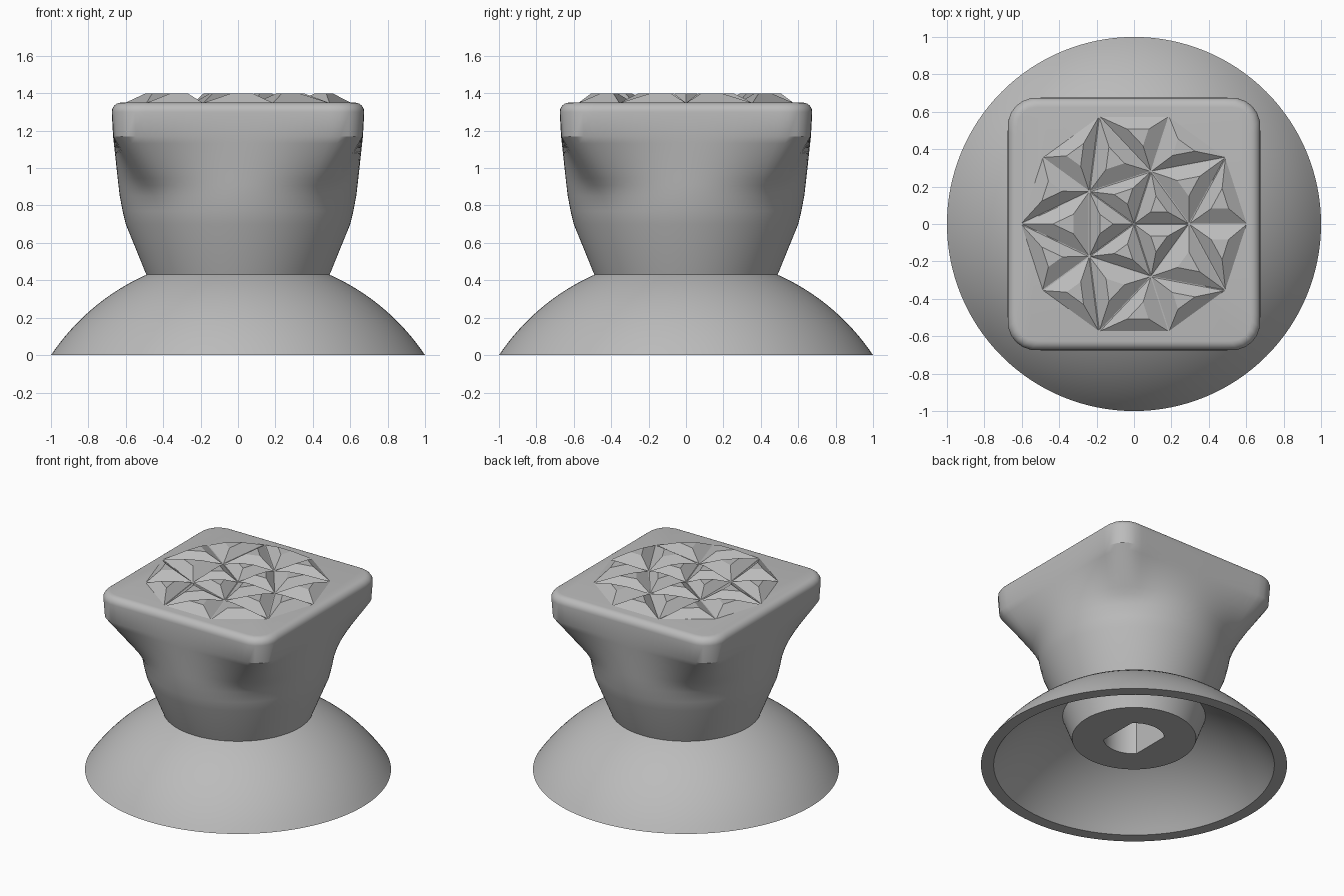
import bpy, bmesh, math
from mathutils import Vector

cube = bpy.data.objects.get("Cube")
if cube:
    bpy.data.objects.remove(cube, do_unlink=True)

SEGMENTS = 128

grey = bpy.data.materials.new("plain grey")
grey.use_nodes = True
colour = (0.5, 0.5, 0.5, 1)
grey.diffuse_color = colour
grey.node_tree.nodes["Principled BSDF"].inputs["Base Color"].default_value = colour


def finish(name, bm, smooth):
    bmesh.ops.recalc_face_normals(bm, faces=bm.faces)
    mesh = bpy.data.meshes.new(name)
    bm.to_mesh(mesh)
    bm.free()
    mesh.materials.append(grey)
    obj = bpy.data.objects.new(name, mesh)
    bpy.context.collection.objects.link(obj)
    if smooth:
        bpy.ops.object.select_all(action="DESELECT")
        obj.select_set(True)
        bpy.context.view_layer.objects.active = obj
        bpy.ops.object.shade_smooth_by_angle(angle=math.radians(30))
    return obj


# Outlines as radius by angle
def circle(r):
    return lambda a: r


def double_d(r, flat):
    return lambda a: min(r, flat / max(abs(math.cos(a)), 1e-6))


def rounded_square(half, corner):
    def radius(a):
        c, s = abs(math.cos(a)), abs(math.sin(a))
        c, s = max(c, s), min(c, s)
        k = half - corner
        if half * s / c <= k:
            return half / c
        d = k * (c + s)
        return d + math.sqrt(max(d * d - 2 * k * k + corner * corner, 0))
    return radius


def blend(f, g, t):
    return lambda a: f(a) * (1 - t) + g(a) * t


def loft(name, sections, closed=False):
    """Skin a stack of (outline, height) sections."""
    bm = bmesh.new()
    rings = []
    for outline, z in sections:
        ring = []
        for i in range(SEGMENTS):
            a = math.tau * i / SEGMENTS
            r = outline(a)
            ring.append(bm.verts.new((r * math.cos(a), r * math.sin(a), z)))
        rings.append(ring)
    pairs = list(zip(rings, rings[1:]))
    if closed:
        pairs.append((rings[-1], rings[0]))
    else:
        bm.faces.new(rings[0])
        bm.faces.new(rings[-1])
    for low, high in pairs:
        for i in range(SEGMENTS):
            j = (i + 1) % SEGMENTS
            bm.faces.new((low[i], low[j], high[j], high[i]))
    return finish(name, bm, True)


# Skirt: hollow spherical cap
CENTRE = -0.669


def cap(sphere, r_outer, r_inner, steps=14):
    a0, a1 = math.asin(r_outer / sphere), math.asin(r_inner / sphere)
    for i in range(steps + 1):
        a = a0 + (a1 - a0) * i / steps
        yield circle(sphere * math.sin(a)), CENTRE + sphere * math.cos(a)


outer = list(cap(1.203, 1.0, 0.44))
inner = list(cap(1.135, 0.917, 0.42))
outer[0] = (outer[0][0], 0)
inner[0] = (inner[0][0], 0)
loft("skirt", outer + inner[::-1], closed=True)

# Knob body: shaft hole, conical hub, flare to a rounded square, soft rim
bore = double_d(0.2, 0.14)
sections = [(bore, 0.8), (bore, 0.2)]
sections += [(circle(r), z) for r, z in
             ((0.405, 0.2), (0.49, 0.43), (0.6, 0.7), (0.617, 0.77), (0.632, 0.85))]
shoulder = rounded_square(0.668, 0.15)
for i in range(1, 9):
    t = i / 8
    sections.append((blend(circle(0.635), shoulder, t), 0.87 + 0.3 * t))
for i in range(7):
    a = math.pi / 2 * i / 6
    inset = 0.05 * (1 - math.cos(a))
    sections.append((rounded_square(0.675 - inset, 0.15 - inset), 1.3 + 0.05 * math.sin(a)))
loft("knob_body", sections)


# Faceted top: blunt pyramids over a ten-sided triangle pattern
def polar(r, degrees):
    a = math.radians(degrees)
    return Vector((r * math.cos(a), r * math.sin(a), 1.348))


centre = polar(0, 0)
triangles = []
for k in range(5):
    d = 72 * k
    p, q = polar(0.295, d), polar(0.295, d + 72)
    e, f, g = polar(0.605, d), polar(0.605, d + 36), polar(0.605, d + 72)
    triangles += [(centre, p, q), (p, f, q), (p, e, f), (q, f, g)]

bm = bmesh.new()
for corners in triangles:
    middle = sum(corners, Vector()) / 3
    base = [bm.verts.new(c) for c in corners]
    top = [bm.verts.new(middle.lerp(c, 0.3) + Vector((0, 0, 0.052))) for c in corners]
    bm.faces.new(top)
    for i in range(3):
        j = (i + 1) % 3
        bm.faces.new((base[i], base[j], top[j], top[i]))
finish("faceted_top", bm, False)
